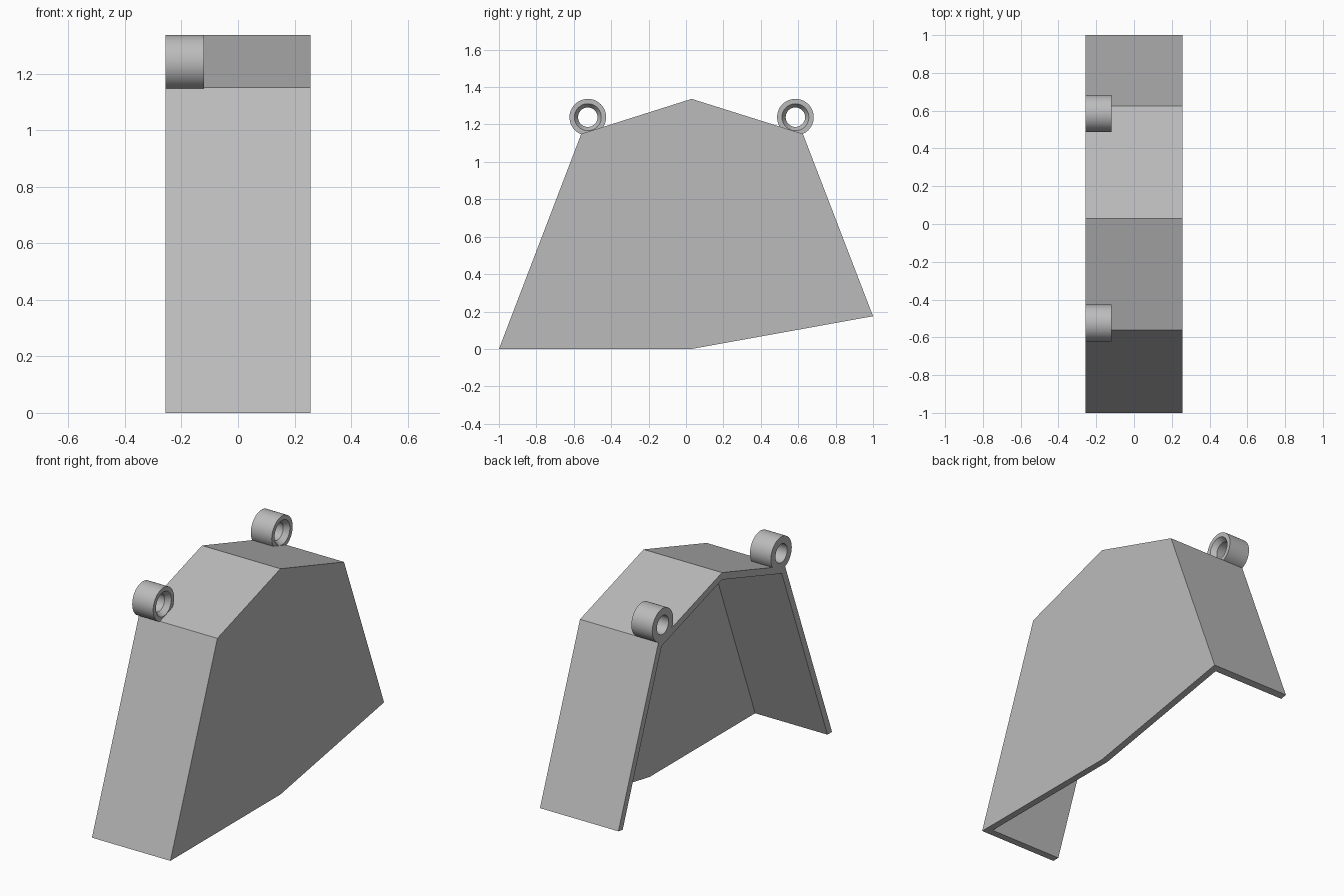
import bpy, bmesh, math
from mathutils import Vector, geometry

cube = bpy.data.objects.get("Cube")
if cube:
    bpy.data.objects.remove(cube, do_unlink=True)

grey = bpy.data.materials.new("plain grey")
grey.use_nodes = True
colour = (0.5, 0.5, 0.5, 1)
grey.diffuse_color = colour
grey.node_tree.nodes["Principled BSDF"].inputs["Base Color"].default_value = colour

HALF = 0.257      # half width
THICK = 0.04      # sheet thickness


def make_object(name, bm):
    bmesh.ops.recalc_face_normals(bm, faces=bm.faces)
    mesh = bpy.data.meshes.new(name)
    bm.to_mesh(mesh)
    bm.free()
    obj = bpy.data.objects.new(name, mesh)
    mesh.materials.append(grey)
    bpy.context.collection.objects.link(obj)
    return obj


def inset(points, distances):
    """Move each edge of a clockwise outline inward by its own distance."""
    lines = []
    for i, a in enumerate(points):
        b = points[(i + 1) % len(points)]
        d = (b - a).normalized()
        shift = Vector((0, d.z, -d.y)) * distances[i]
        lines.append((a + shift, b + shift))
    return [geometry.intersect_line_line(*lines[i - 1], *lines[i])[0]
            for i in range(len(lines))]


# Cover: four bent panels closed by one side wall, open below and on the other side
outline = [Vector((0, y, z)) for y, z in
           [(-1, 0), (-0.56, 1.15), (0.03, 1.337), (0.625, 1.15), (1, 0.175), (0.03, 0)]]
cavity = inset(outline, [THICK] * 4 + [0, 0])
bm = bmesh.new()


def ring_of_verts(points, x):
    return [bm.verts.new((x, p.y, p.z)) for p in points]


outer_wall = ring_of_verts(outline, HALF)
inner_wall = ring_of_verts(cavity, HALF - THICK)
outer_rim = ring_of_verts(outline[:5], -HALF)
inner_rim = ring_of_verts(cavity[:5], -HALF)
bm.faces.new(outer_wall)
bm.faces.new(inner_wall)
for i in range(4):
    j = i + 1
    bm.faces.new((outer_wall[i], outer_wall[j], outer_rim[j], outer_rim[i]))
    bm.faces.new((inner_wall[i], inner_wall[j], inner_rim[j], inner_rim[i]))
    bm.faces.new((outer_rim[i], outer_rim[j], inner_rim[j], inner_rim[i]))
# Bottom edges of the wall and of the front and back panels
for i in (0, 4):
    bm.faces.new((outer_rim[i], inner_rim[i], inner_wall[i],
                  inner_wall[5], outer_wall[5], outer_wall[i]))
make_object("cover", bm)


# Hinge rings: a tube profile, countersunk on the inner end, spun round the x axis
def hinge_ring(name, y, z):
    profile = [(-HALF, 0.055), (-HALF, 0.098), (-0.12, 0.098), (-0.12, 0.072), (-0.15, 0.052)]
    bm = bmesh.new()
    verts = [bm.verts.new((x, 0, r)) for x, r in profile]
    edges = [bm.edges.new((verts[i - 1], verts[i])) for i in range(len(verts))]
    bmesh.ops.spin(bm, geom=verts + edges, axis=(1, 0, 0), cent=(0, 0, 0),
                   angle=math.tau, steps=48)
    bmesh.ops.remove_doubles(bm, verts=bm.verts, dist=0.0001)
    obj = make_object(name, bm)
    obj.location = (0, y, z)
    bpy.ops.object.select_all(action="DESELECT")
    obj.select_set(True)
    bpy.context.view_layer.objects.active = obj
    bpy.ops.object.shade_smooth_by_angle(angle=math.radians(30))


hinge_ring("front_hinge_ring", -0.525, 1.239)
hinge_ring("back_hinge_ring", 0.585, 1.239)
